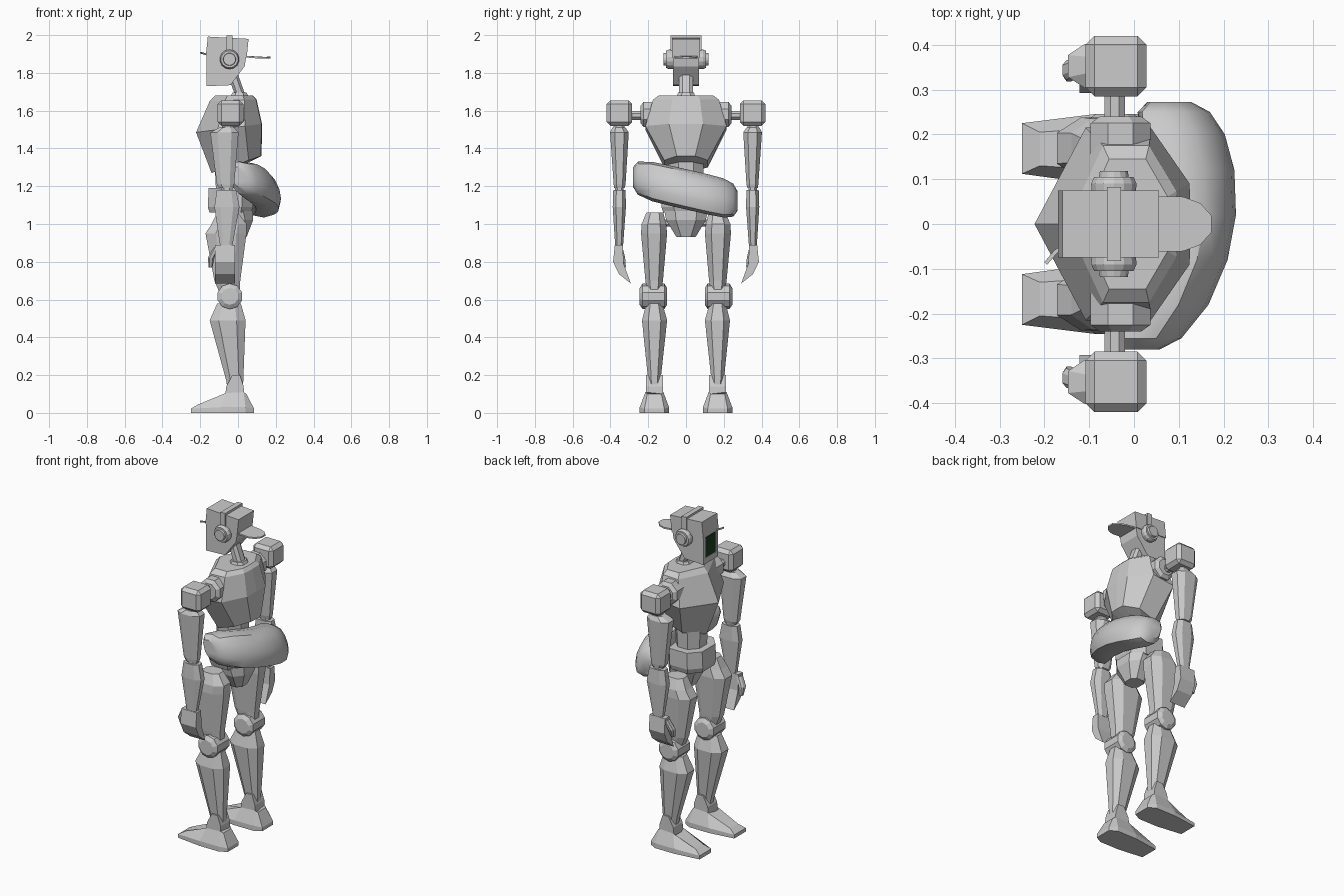
import bpy, bmesh, math
from mathutils import Vector

if "Cube" in bpy.data.objects:
    bpy.data.objects.remove(bpy.data.objects["Cube"])


def loft(name, rings, mirror=False, bevel=0.0):
    """Skin a list of equal-length point rings and cap both ends."""
    bm = bmesh.new()
    vr = [[bm.verts.new(p) for p in r] for r in rings]
    n = len(vr[0])
    for a, b in zip(vr, vr[1:]):
        for i in range(n):
            j = (i + 1) % n
            bm.faces.new((a[i], a[j], b[j], b[i]))
    bm.faces.new(vr[0][::-1])
    bm.faces.new(vr[-1])
    bmesh.ops.recalc_face_normals(bm, faces=bm.faces)
    me = bpy.data.meshes.new(name)
    bm.to_mesh(me)
    bm.free()
    ob = bpy.data.objects.new(name, me)
    bpy.context.collection.objects.link(ob)
    if bevel:
        m = ob.modifiers.new("bevel", 'BEVEL')
        m.width, m.segments = bevel, 1
    if mirror:
        m = ob.modifiers.new("mirror", 'MIRROR')
        m.use_axis = (False, True, False)
        m.use_mirror_merge = False
    return ob


def oct_ring(z, x0, x1, y0, y1, c=0.25):
    """Chamfered rectangle at height z."""
    a, b = (x1 - x0) * c, (y1 - y0) * c
    return [(x0 + a, y0, z), (x1 - a, y0, z), (x1, y0 + b, z), (x1, y1 - b, z),
            (x1 - a, y1, z), (x0 + a, y1, z), (x0, y1 - b, z), (x0, y0 + b, z)]


def limb(name, levels, mirror=True, c=0.25):
    return loft(name, [oct_ring(*l, c) for l in levels], mirror)


def box(name, x0, x1, y0, y1, z0, z1, mirror=False, bevel=0.0):
    return loft(name, [[(x0, y0, z), (x1, y0, z), (x1, y1, z), (x0, y1, z)]
                       for z in (z0, z1)], mirror, bevel)


def disc(name, x, z, steps, n, mirror=True):
    """Turned shape along y from (y, radius) steps."""
    ang = [2 * math.pi * (i + 0.5) / n for i in range(n)]
    return loft(name, [[(x + r * math.cos(a), y, z + r * math.sin(a)) for a in ang]
                       for y, r in steps], mirror)


def prism(name, profile, lo, hi, axis, mirror=False):
    """Extrude a 2D profile along x or y."""
    f = (lambda p, t: (t, p[0], p[1])) if axis == 'x' else (lambda p, t: (p[0], t, p[1]))
    return loft(name, [[f(p, t) for p in profile] for t in (lo, hi)], mirror)


# feet
sole = [(-0.25, .112, .225), (-0.09, .09, .245), (0.04, .09, .245), (0.085, .115, .22)]


def foot_ring(pts, zs):
    return [(x, a, z) for (x, a, b), z in zip(pts, zs)] + \
           [(x, b, z) for (x, a, b), z in list(zip(pts, zs))[::-1]]


upper = [(-0.21, .13, .205), (-0.065, .12, .215), (0.03, .12, .215), (0.045, .13, .205)]
loft("foot", [foot_ring(sole, [0] * 4), foot_ring(sole, [.022, .03, .03, .022]),
              foot_ring(upper, [.045, .105, .11, .10])], True)
prism("ankle", [(-.068, .09), (.032, .09), (.03, .14), (.01, .2), (-.03, .2), (-.062, .14)],
      .122, .213, 'y', True)

# legs
limb("shin", [(.12, -.055, .025, .14, .195), (.17, -.062, .028, .135, .2),
              (.49, -.15, .04, .1, .233), (.58, -.11, .015, .125, .21)])
disc("knee", -.043, .617, [(.1, .045), (.115, .068), (.23, .068), (.245, .045)], 10)
limb("thigh", [(.64, -.1, .01, .13, .205), (.7, -.125, .012, .122, .215),
               (.95, -.172, .045, .1, .238), (1.0, -.14, .045, .105, .235),
               (1.06, -.11, .0, .12, .21)])
disc("hip_joint", -.03, 1.005, [(.06, .02), (.14, .02)], 8)

# pelvis and waist
limb("pelvis", [(.93, -.05, .045, -.05, .05), (1.02, -.09, .08, -.105, .105),
                (1.07, -.13, .08, -.115, .115)], False)
limb("waist_belt", [(1.06, -.15, .07, -.12, .12), (1.09, -.16, .08, -.13, .13),
                    (1.19, -.155, .08, -.13, .13)], False)
limb("abdomen", [(1.15, -.115, .04, -.085, .085), (1.34, -.125, .05, -.095, .095)], False, .29)


# chest with a front keel
def chest_ring(zf, zb, xf, xb, y):
    half = [(0, 0), (.33, 1), (.75, 1), (1, .42)]
    p = [(xf + (xb - xf) * t, y * s, zf + (zb - zf) * t) for t, s in half]
    return p + [(xb + .003, 0, zb)] + [(a, -b, c) for a, b, c in p[:0:-1]]


loft("chest", [chest_ring(1.29, 1.33, -.11, .06, .09), chest_ring(1.27, 1.36, -.14, .122, .115),
               chest_ring(1.485, 1.53, -.222, .124, .215),
               chest_ring(1.65, 1.66, -.15, .095, .175), chest_ring(1.68, 1.68, -.12, .075, .145)])

# shoulders
disc("shoulder_socket", -.03, 1.58, [(.15, .072), (.225, .072), (.24, .05)], 8)
disc("shoulder_rod", -.043, 1.575, [(.2, .025), (.3, .025)], 8)
box("shoulder_block", -.108, .028, .285, .42, 1.52, 1.655, True, .02)

# arms
limb("upper_arm", [(1.19, -.1, -.025, .325, .38), (1.21, -.112, -.02, .32, .383),
                   (1.485, -.147, .003, .303, .402), (1.51, -.1, -.02, .32, .39)])
limb("elbow", [(1.15, -.09, -.03, .33, .375), (1.22, -.09, -.03, .33, .375)])
limb("upper_cuff", [(1.5, -.085, -.025, .325, .385), (1.53, -.085, -.025, .325, .385)])
limb("forearm", [(.885, -.095, -.03, .333, .375), (1.09, -.125, .008, .318, .388),
                 (1.18, -.112, -.01, .32, .385)])

# hands
prism("hand", [(.335, .888), (.377, .888), (.386, .8), (.355, .735), (.292, .685), (.33, .79)],
      -.122, -.017, 'x', True)
limb("thumb", [(.77, -.155, -.135, .318, .345), (.82, -.16, -.125, .322, .365),
               (.875, -.13, -.1, .335, .375)])

# neck
limb("neck_ring", [(1.675, -.04, .055, -.05, .05), (1.695, -.03, .045, -.042, .042)], False)
limb("neck", [(1.68, -.015, .04, -.036, .036), (1.82, -.065, -.01, -.036, .036)], False)

# head, screen and cap
prism("head", [(-.158, 1.73), (-.04, 1.735), (.035, 1.835), (.046, 1.9), (-.158, 1.9)],
      -.07, .07, 'y')
screen = box("screen", -.164, -.15, -.052, .052, 1.765, 1.885)
mat = bpy.data.materials.new("dark_green")
mat.diffuse_color = (.01, .05, .015, 1)
mat.use_nodes = True
mat.node_tree.nodes["Principled BSDF"].inputs["Base Color"].default_value = mat.diffuse_color
screen.data.materials.append(mat)
for nm, a, b, c, d in (("screen_left", .052, .07, 1.73, 1.9), ("screen_right", -.07, -.052, 1.73, 1.9),
                       ("screen_lower", -.052, .052, 1.73, 1.765)):
    box(nm, -.168, -.15, a, b, c, d)
prism("cap", [(-.17, 1.893), (.046, 1.882), (.056, 1.98), (-.16, 1.992)], -.075, .075, 'y')

# cap brim, slightly arched
outline = [(.04, 1), (.11, .98), (.148, .75), (.173, .3)]
half = [(x, .062 * s) for x, s in outline]
edge = half + [(x, -y) for x, y in half[::-1]]


def brim_ring(dz):
    return [(x, y, 1.893 - .09 * x - 2.0 * y * y + dz) for x, y in edge]


loft("cap_brim", [brim_ring(0), brim_ring(.009)])

# loose strap end at the front of the cap
loft("cap_strap", [[(x + d, y - d, z + e) for d, e in ((-.003, -.004), (.003, -.004), (.003, .004), (-.003, .004))]
                   for x, y, z in ((-.15, -.045, 1.897), (-.175, -.062, 1.9), (-.197, -.088, 1.907))])

# headphones
disc("ear_cup", -.045, 1.872, [(.065, .05), (.09, .052), (.105, .045), (.105, .034), (.118, .032)], 14)
for nm, z0, z1, y0, y1 in (("headband_top", 1.985, 1.999, -.083, .083),):
    box(nm, -.06, -.029, y0, y1, z0, z1)
box("headband_side", -.06, -.029, .073, .083, 1.88, 1.99, True)

# curved soft bag slung behind the waist
section = [(-.085, -.05), (-.06, -.095), (0, -.108), (.06, -.092), (.085, -.045), (.09, .0),
           (.082, .05), (.055, .092), (0, .105), (-.06, .095), (-.085, .05)]
rings = []
for y, s in ((-.28, .5), (-.255, .82), (-.18, .98), (-.08, 1), (.02, 1), (.12, 1),
             (.2, .97), (.25, .82), (.272, .5)):
    cx = .128 + .12 * y - 1.1 * y * y
    rings.append([(cx + s * (px - .28 * pz), y, 1.185 - .23 * y + s * pz) for px, pz in section])
bag = loft("waist_bag", rings)
bpy.context.view_layer.objects.active = bag
bag.select_set(True)
bpy.ops.object.shade_smooth_by_angle(angle=math.radians(35))
